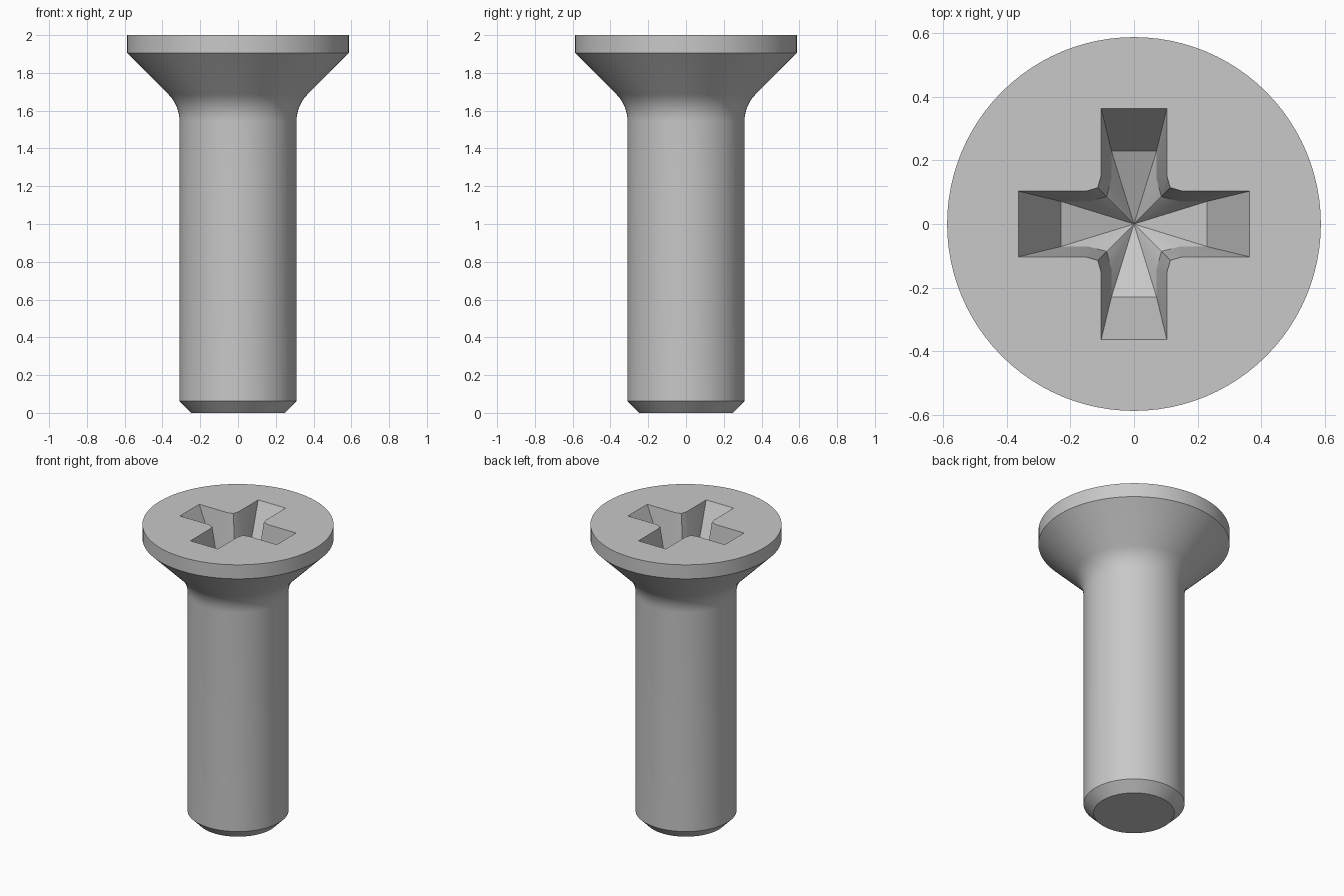
import bpy, bmesh
from math import radians, sin, cos, tan, pi

cube = bpy.data.objects.get("Cube")
if cube:
    bpy.data.objects.remove(cube, do_unlink=True)

SEGMENTS = 96
SHANK_R, HEAD_R, TOP = 0.31, 0.587, 2.0
RIM_Z = 1.905
FILLET_R = 0.2

steel = bpy.data.materials.new("grey steel")
steel.use_nodes = True
color = (0.58, 0.58, 0.58, 1)
steel.diffuse_color = color
steel.node_tree.nodes["Principled BSDF"].inputs["Base Color"].default_value = color


def make_object(name, bm):
    bmesh.ops.recalc_face_normals(bm, faces=bm.faces)
    mesh = bpy.data.meshes.new(name)
    bm.to_mesh(mesh)
    bm.free()
    obj = bpy.data.objects.new(name, mesh)
    bpy.context.collection.objects.link(obj)
    mesh.materials.append(steel)
    return obj


def bridge(bm, low, high):
    n = len(low)
    for i in range(n):
        j = (i + 1) % n
        bm.faces.new((low[i], low[j], high[j], high[i]))


# Screw body: chamfered tip, shank, fillet under the head, 45 degree cone, rim
profile = [(SHANK_R - 0.062, 0), (SHANK_R, 0.063)]
corner_z = RIM_Z - (HEAD_R - SHANK_R)
fillet_z = corner_z - FILLET_R * tan(pi / 8)
for i in range(9):
    a = pi / 4 * i / 8
    profile.append((SHANK_R + FILLET_R * (1 - cos(a)), fillet_z + FILLET_R * sin(a)))
profile += [(HEAD_R, RIM_Z), (HEAD_R, TOP)]

bm = bmesh.new()
rings = []
for r, z in profile:
    rings.append([bm.verts.new((r * cos(2 * pi * i / SEGMENTS), r * sin(2 * pi * i / SEGMENTS), z))
                  for i in range(SEGMENTS)])
for low, high in zip(rings, rings[1:]):
    bridge(bm, low, high)
bm.faces.new(rings[0])
bm.faces.new(rings[-1])
screw = make_object("screw_body", bm)


# Cross recess: tapered arms with bevelled inner corners and a conical floor
def cross_ring(bm, length, half, throat, bevel, z):
    quarter = [(length, -half), (length, half), (throat, half), (bevel, bevel), (half, throat)]
    verts = []
    for k in range(4):
        c, s = [(1, 0), (0, 1), (-1, 0), (0, -1)][k]
        verts += [bm.verts.new((c * x - s * y, s * x + c * y, z)) for x, y in quarter]
    return verts


DEPTH = 0.266
LIFT = 0.1  # the cutter's overshoot above the head, continuing the taper
top_size = (0.363, 0.103, 0.152, 0.114)
floor_size = (0.23, 0.071, 0.142, 0.086)
over_size = [t + (t - f) * LIFT / DEPTH for t, f in zip(top_size, floor_size)]

bm = bmesh.new()
floor = cross_ring(bm, *floor_size, TOP - DEPTH)
over = cross_ring(bm, *over_size, TOP + LIFT)
bridge(bm, floor, over)
bm.faces.new(over)
apex = bm.verts.new((0, 0, TOP - DEPTH - 0.1))
for i, v in enumerate(floor):
    bm.faces.new((v, apex, floor[(i + 1) % len(floor)]))
cutter = make_object("recess_cutter", bm)
cutter.hide_render = True

# Cut the recess and keep the machined edges crisp
cut = screw.modifiers.new("cross_recess", 'BOOLEAN')
cut.operation = 'DIFFERENCE'
cut.solver = 'EXACT'
cut.object = cutter
bpy.ops.object.select_all(action='DESELECT')
screw.select_set(True)
bpy.context.view_layer.objects.active = screw
bpy.ops.object.modifier_apply(modifier=cut.name)
bpy.data.objects.remove(cutter, do_unlink=True)
bpy.ops.object.shade_smooth_by_angle(angle=radians(28))
